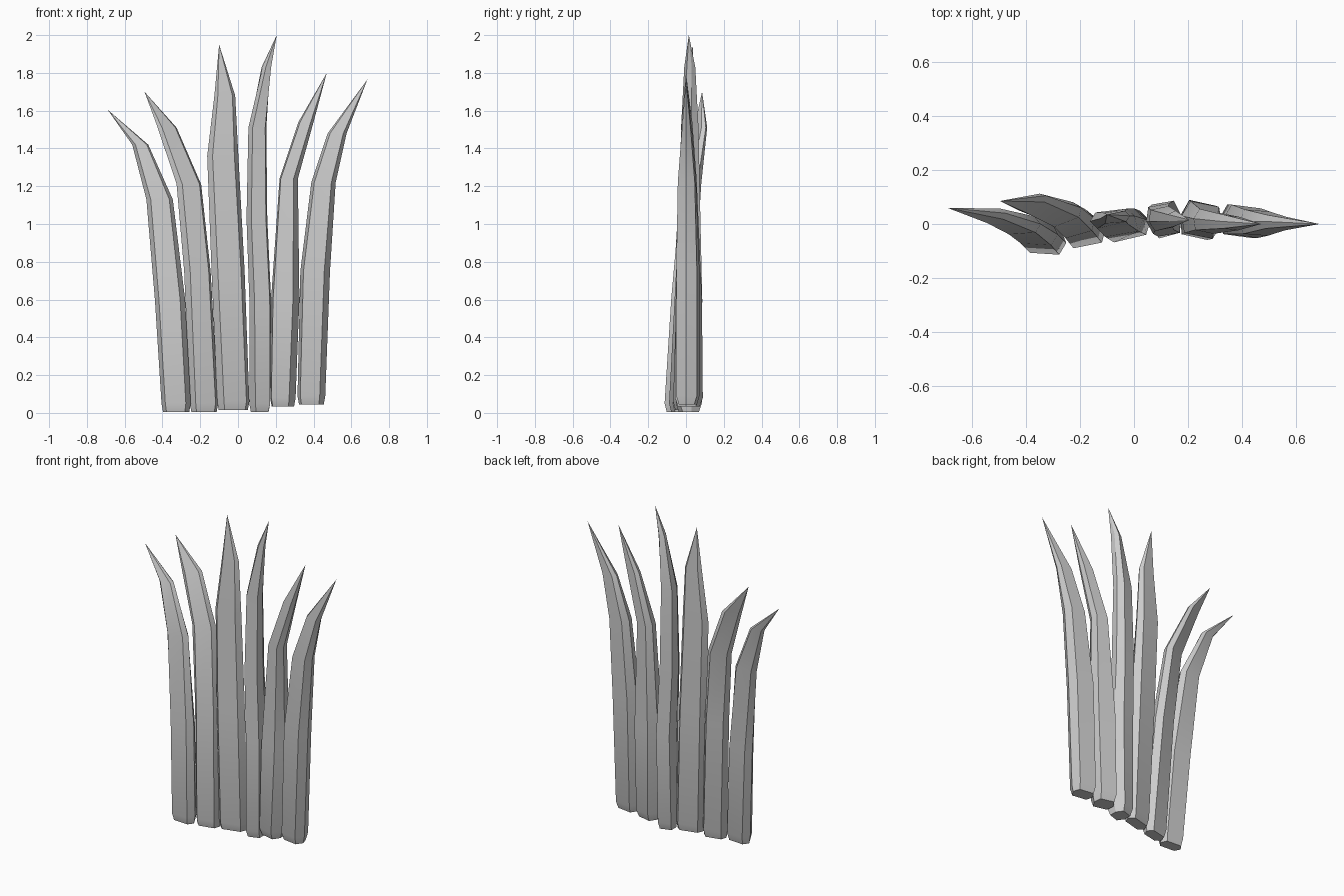
import bpy, bmesh, math
from mathutils import Vector


def blade(name, rows, tip):
    """Loft a flattened six-sided section. Row: z, left x, right x, left y, right y, thickness."""
    bm = bmesh.new()
    # pinched bottom edge just below the first row
    z, xl, xr, yl, yr, t = rows[0]
    base = (max(z - 0.045, 0), xl + 0.008, xr - 0.008, yl, yr, t * 0.75)
    rings = []
    for z, xl, xr, yl, yr, t in [base] + rows:
        left, right = Vector((xl, yl, z)), Vector((xr, yr, z))
        d = right - left
        n = Vector((-d.y, d.x, 0)).normalized() * t / 2
        a, b = left + d * 0.15, left + d * 0.85
        pts = (left, a - n, b - n, right, b + n, a + n)
        rings.append([bm.verts.new(p) for p in pts])
    bm.faces.new(rings[0][::-1])
    for lo, hi in zip(rings, rings[1:]):
        for i in range(6):
            j = (i + 1) % 6
            bm.faces.new((lo[i], lo[j], hi[j], hi[i]))
    top = bm.verts.new(tip)
    for i in range(6):
        bm.faces.new((rings[-1][i], rings[-1][(i + 1) % 6], top))
    bmesh.ops.recalc_face_normals(bm, faces=bm.faces)
    mesh = bpy.data.meshes.new(name)
    bm.to_mesh(mesh)
    bm.free()
    ob = bpy.data.objects.new(name, mesh)
    bpy.context.collection.objects.link(ob)
    bpy.ops.object.select_all(action='DESELECT')
    ob.select_set(True)
    bpy.context.view_layer.objects.active = ob
    bpy.ops.object.shade_smooth_by_angle(angle=math.radians(25))


# Six grass blades, left to right
blade("grass_blade_1", [
    (0.05, -.405, -.25, -.06, -.07, .09),
    (0.60, -.44, -.28, -.03, -.04, .08),
    (1.13, -.485, -.345, -.01, 0, .06),
    (1.42, -.56, -.475, .02, .04, .04)], (-.69, .06, 1.605))
blade("grass_blade_2", [
    (0.05, -.255, -.105, -.05, -.02, .09),
    (0.75, -.285, -.145, -.02, .02, .08),
    (1.21, -.325, -.195, .01, .06, .06),
    (1.51, -.425, -.325, .05, .105, .035)], (-.495, .085, 1.70))
blade("grass_blade_3", [
    (0.06, -.11, .06, -.03, .01, .09),
    (0.75, -.14, .035, -.01, .02, .085),
    (1.36, -.163, .002, .01, .03, .06),
    (1.68, -.125, -.015, .02, .03, .04)], (-.10, .035, 1.95))
blade("grass_blade_4", [
    (0.05, .06, .17, 0, .03, .12),
    (0.60, .06, .175, .01, .03, .12),
    (1.03, .045, .155, .01, .03, .10),
    (1.51, .055, .15, .01, .03, .08),
    (1.83, .13, .17, .01, .03, .05)], (.205, .015, 2.0))
blade("grass_blade_5", [
    (0.08, .17, .305, .03, 0, .13),
    (0.60, .175, .325, .03, 0, .12),
    (1.24, .22, .317, .02, 0, .08),
    (1.54, .32, .40, .01, 0, .05)], (.47, 0, 1.80))
blade("grass_blade_6", [
    (0.09, .315, .462, .02, 0, .11),
    (0.75, .33, .487, .02, 0, .11),
    (1.22, .388, .517, .01, 0, .09),
    (1.48, .475, .575, .01, 0, .05)], (.685, 0, 1.765))
